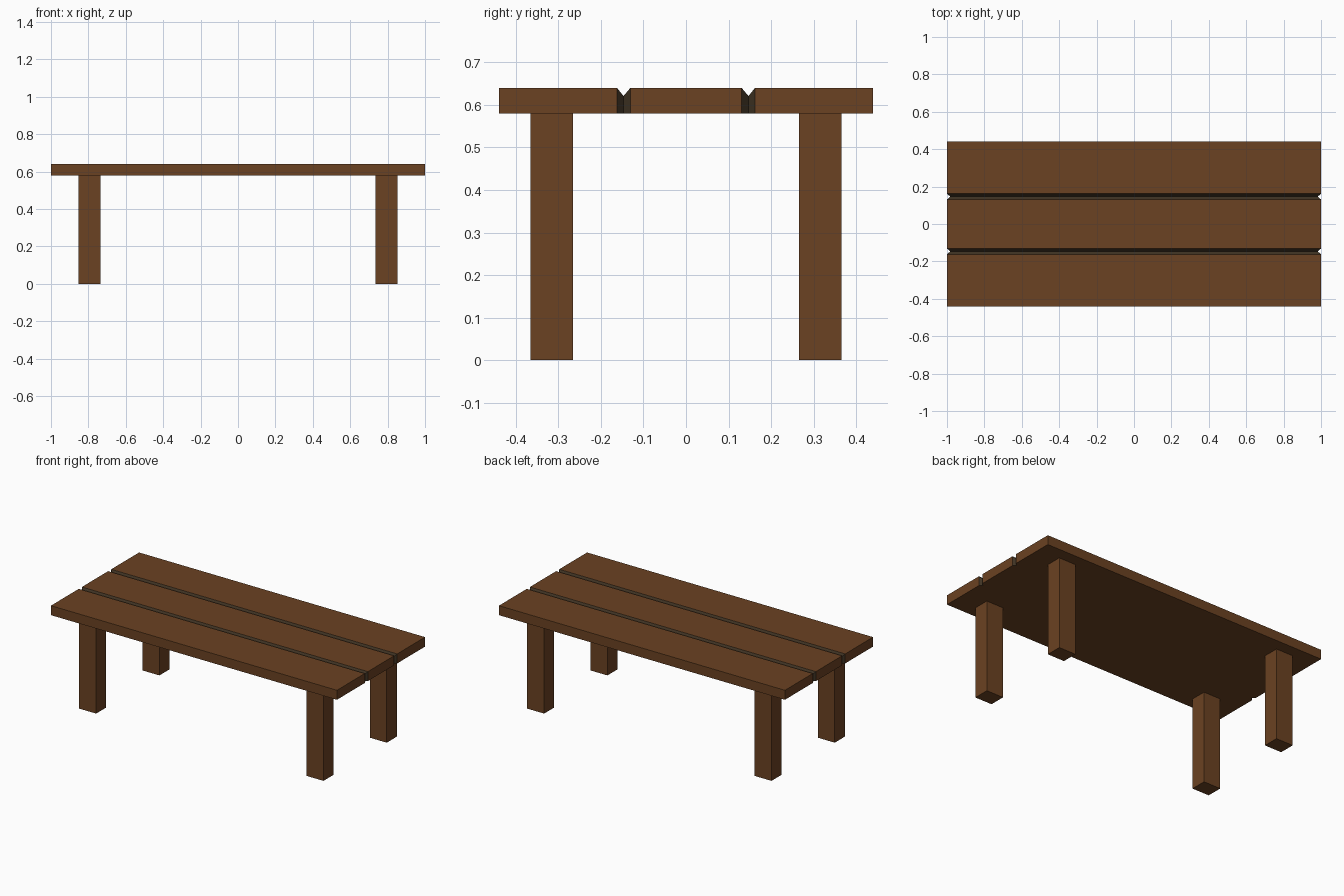
import bpy, bmesh

if "Cube" in bpy.data.objects:
    bpy.data.objects.remove(bpy.data.objects["Cube"])


def material(name, rgb):
    m = bpy.data.materials.new(name)
    m.diffuse_color = (*rgb, 1.0)
    m.use_nodes = True
    m.node_tree.nodes["Principled BSDF"].inputs["Base Color"].default_value = m.diffuse_color
    return m


wood = material("brown wood", (0.147, 0.054, 0.016))
groove = material("dark groove", (0.050, 0.033, 0.017))


def finish(bm, name, mats):
    bmesh.ops.recalc_face_normals(bm, faces=bm.faces)
    mesh = bpy.data.meshes.new(name)
    bm.to_mesh(mesh)
    bm.free()
    for m in mats:
        mesh.materials.append(m)
    obj = bpy.data.objects.new(name, mesh)
    bpy.context.collection.objects.link(obj)
    return obj


# Table top: rectangular sections along y, pinched at the two plank joints
BOTTOM, TOP = 0.58, 0.64
half = [(0.131, TOP, 1.0), (0.147, 0.621, 0.983), (0.162, TOP, 1.0), (0.44, TOP, 1.0)]
stations = [(-y, z, x) for y, z, x in reversed(half)] + half

bm = bmesh.new()
rings = [[bm.verts.new((x, y, z)) for x, z in
          ((-hx, BOTTOM), (hx, BOTTOM), (hx, zt), (-hx, zt))]
         for y, zt, hx in stations]
for i, (a, b) in enumerate(zip(rings, rings[1:])):
    in_groove = stations[i][1] != stations[i + 1][1]
    for k in range(4):
        f = bm.faces.new((a[k], a[(k + 1) % 4], b[(k + 1) % 4], b[k]))
        # side 0 is the flat underside, which stays wood coloured
        f.material_index = 1 if in_groove and k != 0 else 0
bm.faces.new(rings[0])
bm.faces.new(rings[-1])
finish(bm, "table_top", [wood, groove])

# Four square-cut legs
for fb, sy in (("front", -1), ("back", 1)):
    for lr, sx in (("left", -1), ("right", 1)):
        bm = bmesh.new()
        bmesh.ops.create_cube(bm, size=1.0)
        bmesh.ops.scale(bm, vec=(0.118, 0.10, BOTTOM), verts=bm.verts)
        bmesh.ops.translate(bm, vec=(sx * 0.795, sy * 0.316, BOTTOM / 2), verts=bm.verts)
        finish(bm, f"{fb}_{lr}_leg", [wood])
